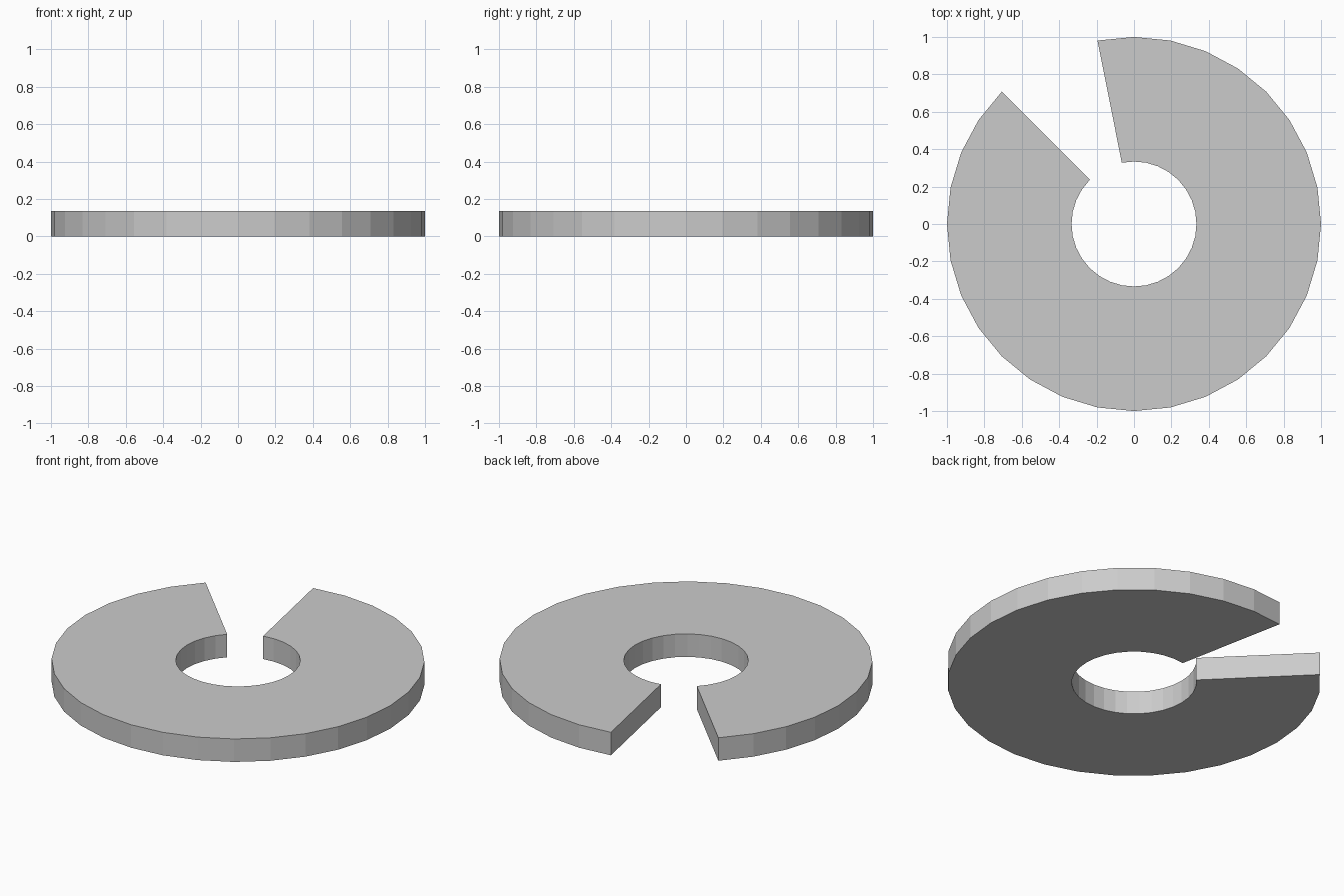
import bpy, bmesh
from math import cos, sin, tau

if "Cube" in bpy.data.objects:
    bpy.data.objects.remove(bpy.data.objects["Cube"])

SIDES = 32            # sides of the full circle
FIRST, STEPS = 12, 29  # ring starts at 135 degrees; three sides are left open
OUTER, INNER, HEIGHT = 1.0, 0.334, 0.136

bm = bmesh.new()

# Flat open ring, one quad per side
rows = []
for i in range(FIRST, FIRST + STEPS + 1):
    a = tau * i / SIDES
    rows.append([bm.verts.new((r * cos(a), r * sin(a), 0)) for r in (INNER, OUTER)])
for (in_a, out_a), (in_b, out_b) in zip(rows, rows[1:]):
    bm.faces.new((in_a, out_a, out_b, in_b))

# Thicken upward into a closed solid
top = bmesh.ops.extrude_face_region(bm, geom=bm.faces[:], use_keep_orig=True)["geom"]
bmesh.ops.translate(bm, vec=(0, 0, HEIGHT),
                    verts=[v for v in top if isinstance(v, bmesh.types.BMVert)])
bmesh.ops.recalc_face_normals(bm, faces=bm.faces[:])

mesh = bpy.data.meshes.new("open_ring")
bm.to_mesh(mesh)
bm.free()
bpy.context.collection.objects.link(bpy.data.objects.new("open_ring", mesh))
